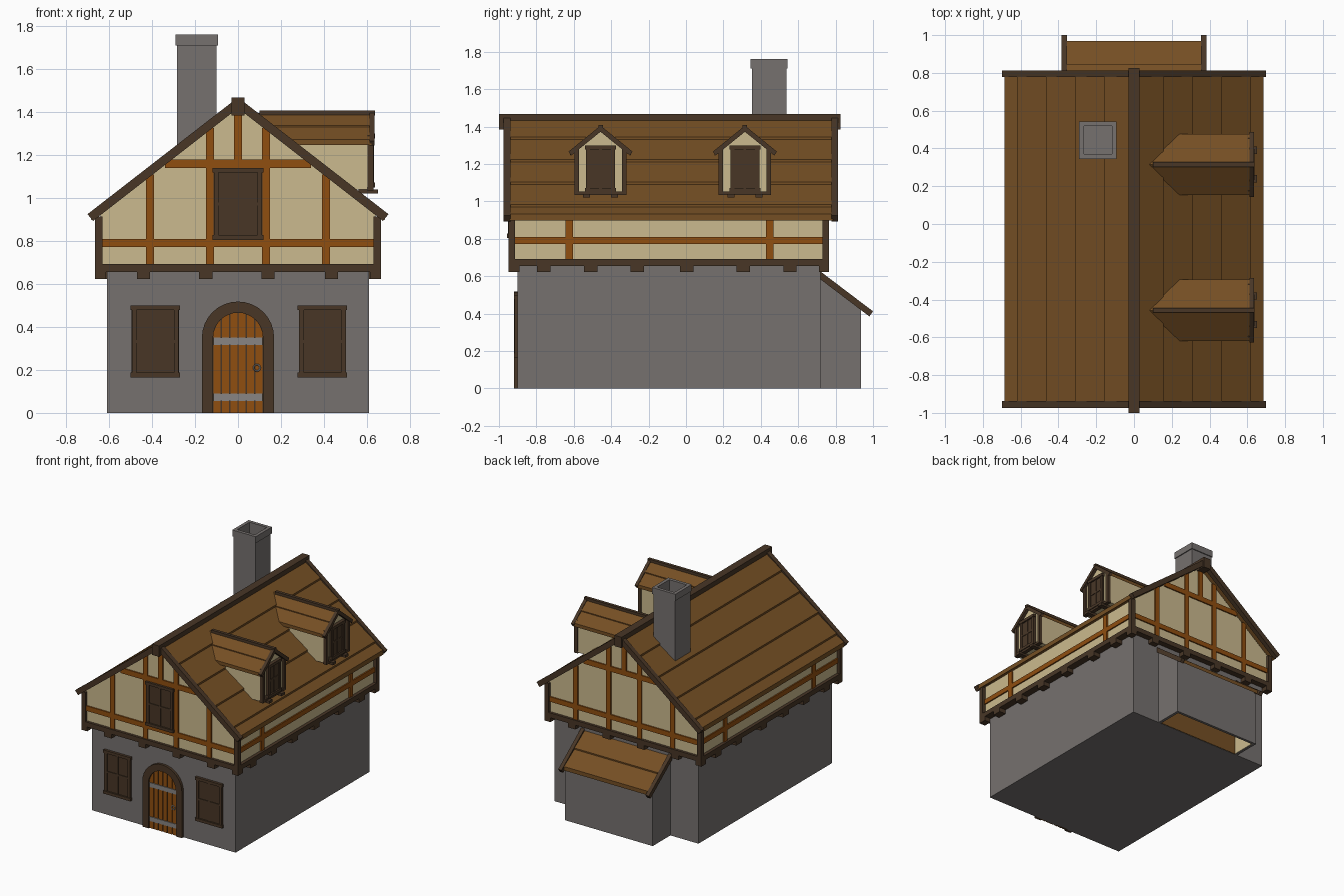
import bpy, bmesh, math

if "Cube" in bpy.data.objects:
    bpy.data.objects.remove(bpy.data.objects["Cube"])

def mat(name, r, g, b):
    m = bpy.data.materials.new(name)
    lin = lambda c: (c / 255 / 12.92) if c < 11 else ((c / 255 + 0.055) / 1.055) ** 2.4
    m.diffuse_color = (lin(r), lin(g), lin(b), 1)
    m.use_nodes = True
    m.node_tree.nodes["Principled BSDF"].inputs["Base Color"].default_value = m.diffuse_color
    return m

STONE = mat("grey stone", 118, 113, 111)
CREAM = mat("cream plaster", 203, 186, 142)
DARK = mat("dark timber", 72, 54, 38)
ORANGE = mat("orange timber", 144, 78, 16)
ROOF = mat("brown roof boards", 117, 79, 36)
METAL = mat("grey metal", 136, 133, 131)

def finish(name, bm, m):
    bmesh.ops.recalc_face_normals(bm, faces=bm.faces[:])
    me = bpy.data.meshes.new(name)
    bm.to_mesh(me)
    bm.free()
    me.materials.append(m)
    ob = bpy.data.objects.new(name, me)
    bpy.context.collection.objects.link(ob)
    return ob

def add_prism(bm, pts, a, b, axis):
    """Extrude a profile: (x, z) along y, or (y, z) along x."""
    pos = (lambda p, t: (p[0], t, p[1])) if axis == 'y' else (lambda p, t: (t, p[0], p[1]))
    lo = [bm.verts.new(pos(p, a)) for p in pts]
    hi = [bm.verts.new(pos(p, b)) for p in pts]
    bm.faces.new(lo)
    bm.faces.new(hi[::-1])
    for i in range(len(pts)):
        j = (i + 1) % len(pts)
        bm.faces.new((lo[i], lo[j], hi[j], hi[i]))

def prisms(name, profiles, a, b, axis, m):
    bm = bmesh.new()
    for p in profiles:
        add_prism(bm, p, a, b, axis)
    return finish(name, bm, m)

def boxes(name, items, m):
    bm = bmesh.new()
    for x0, x1, y0, y1, z0, z1 in items:
        add_prism(bm, [(x0, z0), (x1, z0), (x1, z1), (x0, z1)], y0, y1, 'y')
    return finish(name, bm, m)

def courses(breaks, top, slope, under, lift, s=1, shift=0):
    """Sawtooth profile of lapped roof boards."""
    pts = []
    for u0, u1 in zip(breaks, breaks[1:]):
        pts += [(u0, top - slope * u0), (u1, top + lift - slope * u1)]
    pts += [(breaks[-1], under - slope * breaks[-1]), (breaks[0], under - slope * breaks[0])]
    return [(s * u + shift, z) for u, z in pts]

def window(name, c, hw, z0, z1, place):
    """Framed shutter window in local (u, depth, z); place maps it to a wall."""
    t = 0.022
    zm = (z0 + z1) / 2
    loc = [(-hw + .005, hw - .005, 0, .008, z0, z1),
           (-hw, hw, 0, .02, z0, z0 + t), (-hw, hw, 0, .02, z1 - t, z1),
           (-hw + .006, -hw + .006 + t, 0, .016, z0, z1),
           (hw - .006 - t, hw - .006, 0, .016, z0, z1),
           (-.007, .007, 0, .013, z0, z1), (-hw + .01, hw - .01, 0, .013, zm - .007, zm + .007)]
    boxes(name, [place(c + u0, c + u1, d0, d1, a, b) for u0, u1, d0, d1, a, b in loc], DARK)

def on_front(y):
    return lambda u0, u1, d0, d1, a, b: (u0, u1, y - d1, y - d0 + .01, a, b)

def on_right(x):
    return lambda u0, u1, d0, d1, a, b: (x + d0 - .01, x + d1, u0, u1, a, b)

# ground floor
boxes("stone_ground_floor", [(-.61, .61, -.9, .72, 0, .66)], STONE)

# upper floor walls, corner posts and floor beam
prisms("upper_walls", [[(-.64, .67), (.64, .67), (.64, .92), (0, 1.42), (-.64, .92)]],
       -.93, .745, 'y', CREAM)
boxes("floor_beam", [(-.665, .665, -.95, .765, .655, .692)], DARK)
boxes("corner_posts", [(min(s * .63, s * .665), max(s * .63, s * .665), y, y + .035, .68, .915)
                       for s in (-1, 1) for y in (-.95, .73)], DARK)

# joist ends below the overhang
joists = []
for x in (-.64, -.44, -.15, .14, .435, .64):
    w = .025 if abs(x) > .6 else .031
    joists += [(x - w, x + w, -.95, -.89, .622, .66), (x - w, x + w, .71, .765, .622, .66)]
for y in (-.76, -.51, -.26, .005, .305, .556):
    for s in (-1, 1):
        joists.append((s * .635 - .03, s * .635 + .03, y - .036, y + .036, .622, .66))
boxes("joist_ends", joists, DARK)

# gable and side timbers
frame = []
for y0, y1 in ((-.94, -.92), (.735, .755)):
    frame += [(-.635, .635, y0, y1, .772, .81), (-.34, .34, y0, y1, 1.14, 1.18),
              (-.019, .019, y0, y1, 1.17, 1.41)]
    for x in (.13, .41):
        for s in (-1, 1):
            frame.append((s * x - .019, s * x + .019, y0, y1, .68, 1.42 - .778 * (x - .01)))
for s in (-1, 1):
    x0, x1 = sorted((s * .63, s * .65))
    frame.append((x0, x1, -.93, .74, .772, .81))
    frame += [(x0, x1, y - .02, y + .02, .68, .915) for y in (-.625, .447)]
boxes("timber_frame", frame, ORANGE)

# main roof
prisms("main_roof", [courses([0, .155, .31, .465, .62, .685], 1.452, .778, 1.43, .014, s)
                     for s in (-1, 1)], -.945, .785, 'y', ROOF)
barge = [[(0, 1.468), (s * .70, .925), (s * .675, .893), (0, 1.418)] for s in (-1, 1)]
prisms("front_bargeboards", barge, -.975, -.938, 'y', DARK)
prisms("back_bargeboards", barge, .777, .812, 'y', DARK)
boxes("ridge_beam", [(-.03, .03, -1, .825, 1.385, 1.468)], DARK)

# chimney with open cap
cx, cy = -.191, .444
def shell(o, i, z0, z1):
    return [(cx - o, cx + o, cy - o, cy - i, z0, z1), (cx - o, cx + o, cy + i, cy + o, z0, z1),
            (cx - o, cx - i, cy - i, cy + i, z0, z1), (cx + i, cx + o, cy - i, cy + i, z0, z1)]
boxes("chimney_shaft", [(cx - .092, cx + .092, cy - .092, cy + .092, 1.1, 1.62)]
      + shell(.092, .074, 1.62, 1.72), STONE)
boxes("chimney_cap", shell(.099, .074, 1.71, 1.76), STONE)

# dormers
for n, c in (("front", -.457), ("back", .315)):
    prisms(n + "_dormer_walls", [[(c - .135, 1.04), (c + .135, 1.04), (c + .135, 1.275),
                                  (c, 1.384), (c - .135, 1.275)]], .1, .612, 'x', CREAM)
    prisms(n + "_dormer_roof", [courses([0, .08, .162], 1.396, .81, 1.377, .007, s, c)
                                for s in (-1, 1)], .08, .622, 'x', ROOF)
    prisms(n + "_dormer_bargeboards",
           [[(c, 1.405), (c + s * .171, 1.266), (c + s * .157, 1.245), (c, 1.372)] for s in (-1, 1)],
           .612, .636, 'x', DARK)
    boxes(n + "_dormer_timbers",
          [(.1, .638, c - .012, c + .012, 1.385, 1.408), (.6, .63, c - .14, c + .14, 1.034, 1.052)]
          + [(.603, .63, c + s * .128 - .012, c + s * .128 + .012, 1.034, 1.29) for s in (-1, 1)]
          + [(.56, .652, c + s * .075 - .019, c + s * .075 + .019, 1.02, 1.04) for s in (-1, 1)], DARK)
    window(n + "_dormer_window", c, .083, 1.05, 1.3, on_right(.617))

# front windows
window("left_window", -.385, .115, .165, .5, on_front(-.9))
window("right_window", .393, .115, .165, .5, on_front(-.9))
window("gable_window", 0, .118, .805, 1.14, on_front(-.937))

# arched door
ZC, RI, RO = .35, .116, .168
def arc(r, n=16):
    return [(r * math.cos(math.pi * i / n), ZC + r * math.sin(math.pi * i / n)) for i in range(n + 1)]
prisms("door_frame", [[(RO, 0)] + arc(RO) + [(-RO, 0), (-RI, 0)] + arc(RI)[::-1] + [(RI, 0)]],
       -.92, -.89, 'y', DARK)
prisms("door_backing", [[(RI, 0)] + arc(RI) + [(-RI, 0)]], -.903, -.89, 'y', DARK)
planks = []
for i in range(6):
    w = 2 * RI / 6
    a, b = -RI + i * w + .003, -RI + (i + 1) * w - .003
    h = lambda x: ZC + math.sqrt(max(RI * RI - x * x, 0))
    planks.append([(a, 0), (b, 0)] + [(x, h(x)) for x in (b, (a + b) / 2, a)])
prisms("door_planks", planks, -.909, -.9, 'y', ORANGE)
boxes("door_hinges", [(-.113, .115, -.914, -.9, z, z + .034) for z in (.056, .317)], METAL)
bpy.ops.mesh.primitive_torus_add(major_radius=.015, minor_radius=.004, major_segments=12,
                                 minor_segments=6, location=(.088, -.912, .21),
                                 rotation=(math.pi / 2, 0, 0))
bpy.context.object.name = "door_ring"
bpy.context.object.data.materials.append(METAL)

# back lean-to, open underneath
side = [(.715, 0), (.935, 0), (.935, .435), (.715, .60)]
prisms("lean_to_left_wall", [side], -.372, -.352, 'x', STONE)
prisms("lean_to_right_wall", [side], .352, .372, 'x', STONE)
boxes("lean_to_back_wall", [(-.36, .36, .915, .935, 0, .44)], STONE)
boxes("lean_to_inner_boards", [(-.352, .352, .72, .724, .002, .58)], ROOF)
boxes("lean_to_inner_plaster", [(-.352, -.348, .724, .915, .002, .44),
                                (.348, .352, .724, .915, .002, .44)], CREAM)
prisms("lean_to_roof", [courses([0, .13, .255], .612, .757, .592, .01, 1, .715)], -.365, .365, 'x', ROOF)
rake = [(.715, .628), (1.0, .412), (.98, .385), (.715, .586)]
prisms("lean_to_left_bargeboard", [rake], -.385, -.356, 'x', DARK)
prisms("lean_to_right_bargeboard", [rake], .356, .385, 'x', DARK)
